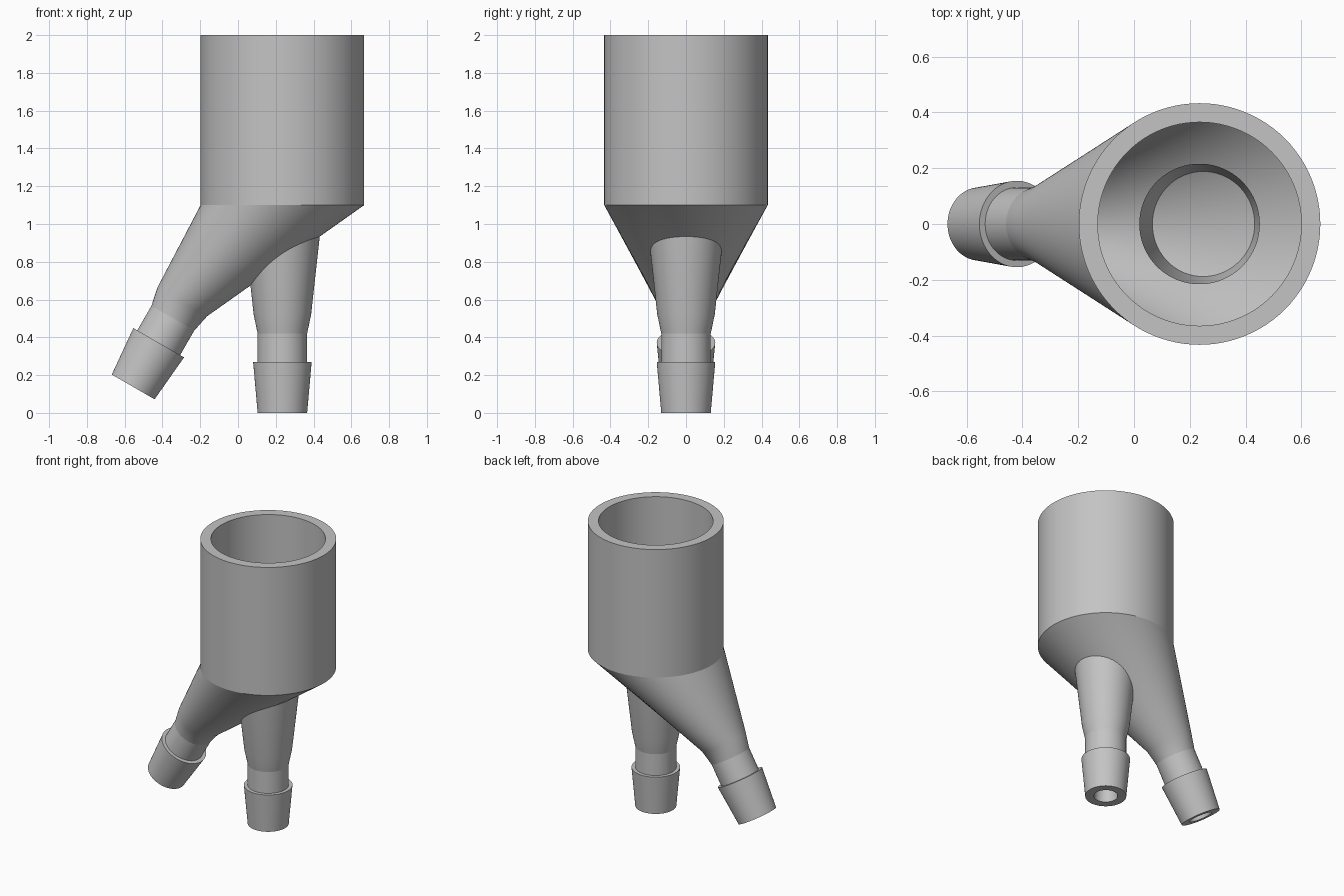
import bpy, bmesh, math
from mathutils import Matrix, Vector

if "Cube" in bpy.data.objects:
    bpy.data.objects.remove(bpy.data.objects["Cube"])

SEG = 96
CX = 0.235          # axis of the cup and of the straight outlet

grey = bpy.data.materials.new("plain grey")
grey.diffuse_color = (0.55, 0.55, 0.55, 1)
grey.use_nodes = True
grey.node_tree.nodes["Principled BSDF"].inputs["Base Color"].default_value = grey.diffuse_color


def ring(r, z, m=Matrix.Identity(4)):
    """Circle of points at local height z, placed by matrix m."""
    return [m @ Vector((r * math.cos(2 * math.pi * i / SEG),
                        r * math.sin(2 * math.pi * i / SEG), z)) for i in range(SEG)]


def loft(name, rings, closed=False, cap=False):
    """Skin a list of rings; optionally join last to first or cap the last."""
    bm = bmesh.new()
    loops = [[bm.verts.new(p) for p in r] for r in rings]
    pairs = list(zip(loops, loops[1:]))
    if closed:
        pairs.append((loops[-1], loops[0]))
    for a, b in pairs:
        for i in range(SEG):
            j = (i + 1) % SEG
            bm.faces.new((a[i], a[j], b[j], b[i]))
    if cap:
        bm.faces.new(loops[-1])
    bmesh.ops.recalc_face_normals(bm, faces=bm.faces)
    mesh = bpy.data.meshes.new(name)
    bm.to_mesh(mesh)
    bm.free()
    mesh.materials.append(grey)
    ob = bpy.data.objects.new(name, mesh)
    bpy.context.collection.objects.link(ob)
    bpy.ops.object.select_all(action='DESELECT')
    ob.select_set(True)
    bpy.context.view_layer.objects.active = ob
    bpy.ops.object.shade_smooth_by_angle(angle=math.radians(30))
    return ob


# Hollow cup
cup = Matrix.Translation((CX, 0, 0))
loft("cup", [ring(0.433, 1.1, cup), ring(0.433, 2, cup),
             ring(0.365, 2, cup), ring(0.365, 1.1, cup)], closed=True)

# Two outlets: straight one below the cup, one tilted by 30 degrees
tilted = Matrix.Translation((-0.555, 0, 0.1375)) @ Matrix.Rotation(math.radians(30), 4, 'Y')
for name, m, mouth in (("straight", cup, ring(0.216, 1.1, cup)),
                       ("tilted", tilted, ring(0.433, 1.1, cup))):
    # Funnel from the cup down to the neck
    loft(name + "_funnel", [mouth, ring(0.152, 0.52, m), ring(0.131, 0.42, m)])
    # Hose barb with neck and tapered blind bore
    loft(name + "_barb", [ring(0.045, 0.42, m), ring(0.131, 0.42, m), ring(0.131, 0.27, m),
                          ring(0.155, 0.27, m), ring(0.131, 0, m),
                          ring(0.076, 0, m), ring(0.045, 0.419, m)], cap=True)
